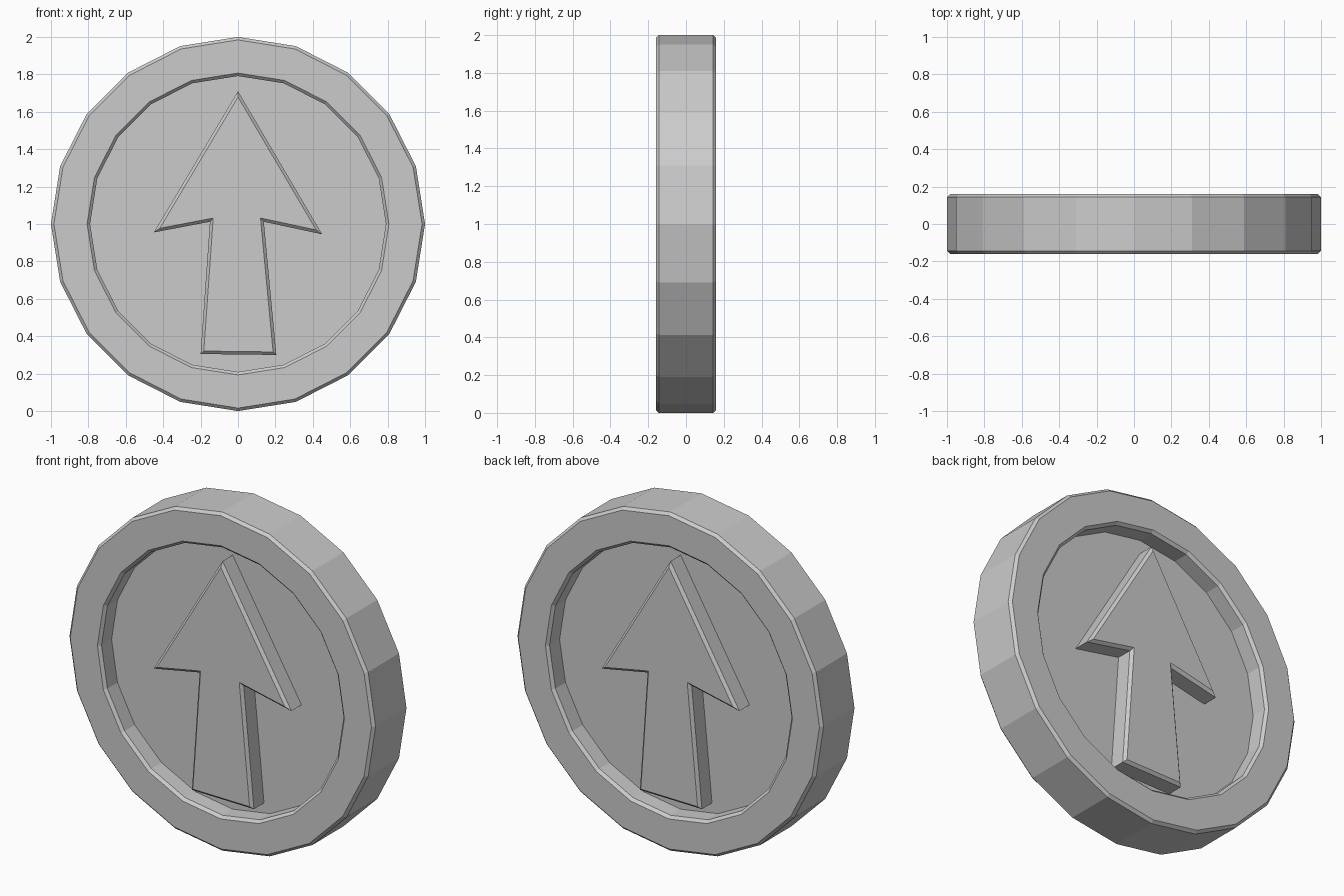
import bpy
import bmesh
import math
from mathutils import Matrix, Vector

SIDES = 20
HALF = 0.16      # half thickness of the disc
BEVEL = 0.016
FLOOR = 0.05     # distance of each recessed floor from the middle

cube = bpy.data.objects.get("Cube")
if cube:
    bpy.data.objects.remove(cube, do_unlink=True)

grey = bpy.data.materials.new("plain_grey")
grey.use_nodes = True
colour = (0.6, 0.6, 0.6, 1.0)
grey.diffuse_color = colour
grey.node_tree.nodes["Principled BSDF"].inputs["Base Color"].default_value = colour


def finish(name, bm):
    """Turn a bmesh into a flat-shaded object."""
    bmesh.ops.recalc_face_normals(bm, faces=bm.faces[:])
    mesh = bpy.data.meshes.new(name)
    bm.to_mesh(mesh)
    bm.free()
    mesh.materials.append(grey)
    obj = bpy.data.objects.new(name, mesh)
    bpy.context.scene.collection.objects.link(obj)
    return obj


# Disc: bevelled rim with a recess on both faces, turned around the y axis
half_profile = [
    (0.791, -FLOOR),
    (0.791, BEVEL - HALF),
    (0.791 + BEVEL, -HALF),
    (1 - BEVEL, -HALF),
    (1, BEVEL - HALF),
]
profile = half_profile + [(r, -y) for r, y in reversed(half_profile)]
bm = bmesh.new()
rings = []
for r, y in profile:
    angles = [math.tau * i / SIDES for i in range(SIDES)]
    rings.append([bm.verts.new((r * math.cos(a), y, 1 + r * math.sin(a))) for a in angles])
for a, b in zip(rings, rings[1:]):
    for i in range(SIDES):
        j = (i + 1) % SIDES
        bm.faces.new((a[i], a[j], b[j], b[i]))
bm.faces.new(rings[0])
bm.faces.new(rings[-1])
finish("coin_disc", bm)

# Raised arrow: outline pulled out of the floor, with a bevelled front edge
outline = [(0, 1.71), (-0.45, 0.955), (-0.15, 1.012), (-0.2, 0.305),
           (0.205, 0.3), (0.138, 1.012), (0.45, 0.945)]


def arrow(name, turn):
    bm = bmesh.new()
    base = [bm.verts.new((x, -FLOOR, z)) for x, z in outline]
    top = [bm.verts.new((x, BEVEL - HALF, z)) for x, z in outline]
    n = len(outline)
    for i in range(n):
        j = (i + 1) % n
        bm.faces.new((base[i], base[j], top[j], top[i]))
    cap = bm.faces.new(top)
    bm.normal_update()
    if cap.normal.dot(Vector((0, -1, 0))) < 0:
        cap.normal_flip()
    bmesh.ops.inset_region(bm, faces=[cap], thickness=BEVEL, depth=BEVEL,
                           use_even_offset=True, use_boundary=True)
    # Keep the bevelled cap exactly level with the rim
    for v in cap.verts:
        v.co.y = -HALF
    bmesh.ops.recalc_face_normals(bm, faces=bm.faces[:])
    bmesh.ops.transform(bm, matrix=Matrix.Rotation(turn, 4, "Z"), verts=bm.verts[:])
    # The base is open, so orient the shell by its cap
    obj = finish(name, bm)
    mesh = obj.data
    side = -math.cos(turn)
    front = max(mesh.polygons, key=lambda p: p.area)
    if front.normal.y * side < 0:
        mesh.flip_normals()


arrow("front_arrow", 0)
arrow("back_arrow", math.pi)
